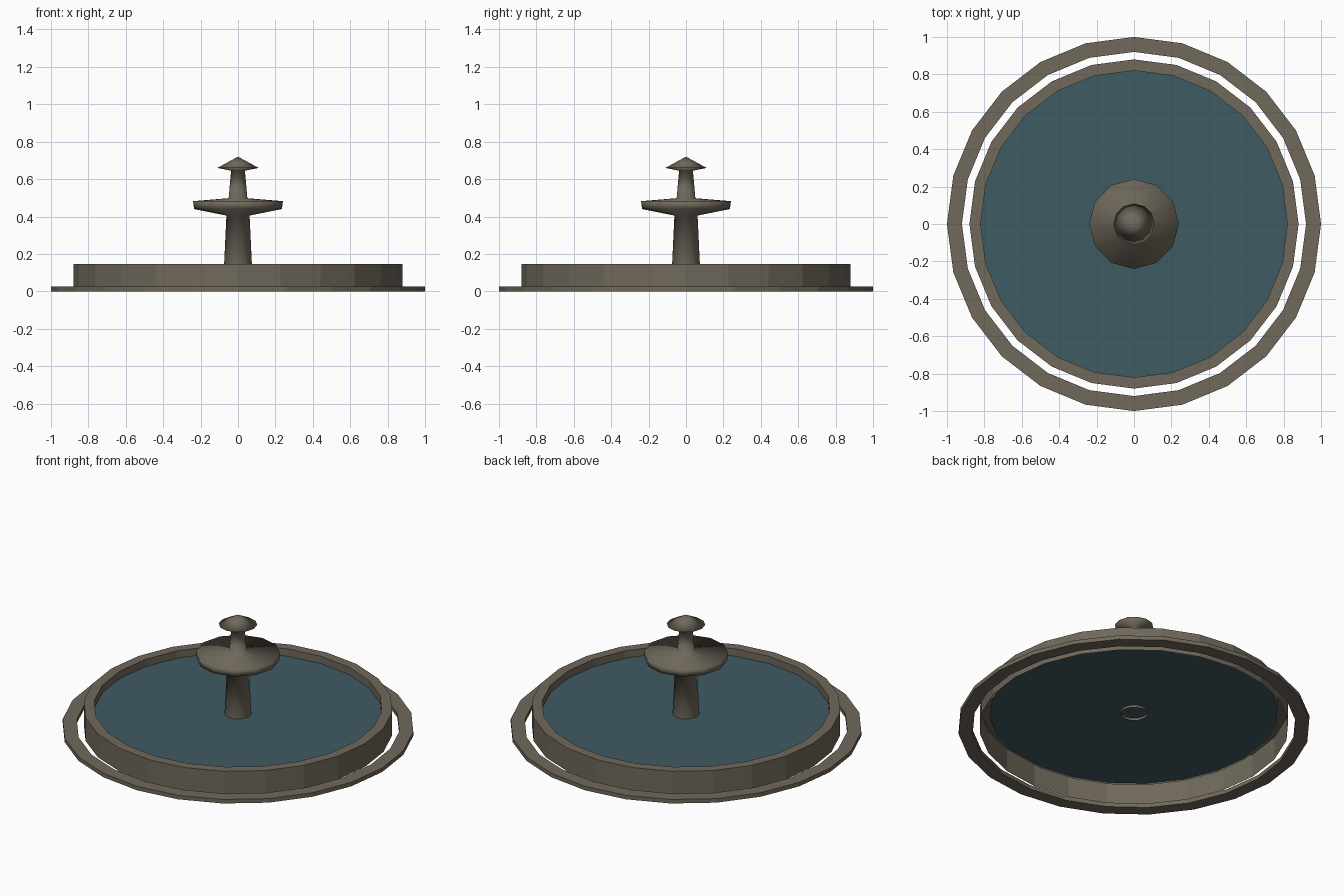
import bpy
import bmesh
from math import cos, sin, tau

cube = bpy.data.objects.get("Cube")
if cube:
    bpy.data.objects.remove(cube, do_unlink=True)


def make_material(name, rgb):
    mat = bpy.data.materials.new(name)
    mat.use_nodes = True
    mat.diffuse_color = (*rgb, 1)
    bsdf = mat.node_tree.nodes["Principled BSDF"]
    bsdf.inputs["Base Color"].default_value = (*rgb, 1)
    bsdf.inputs["Roughness"].default_value = 0.8
    return mat


stone = make_material("weathered stone", (0.16, 0.14, 0.105))
teal = make_material("teal water", (0.05, 0.105, 0.125))


def lathe(name, profile, sides, mat, closed=False, smooth=False):
    """Revolve (radius, height) points, listed from the outside bottom upward."""
    bm = bmesh.new()
    rings = []
    for r, z in profile:
        if r == 0:
            rings.append([bm.verts.new((0, 0, z))] * sides)
        else:
            rings.append([bm.verts.new((r * cos(tau * i / sides), r * sin(tau * i / sides), z))
                          for i in range(sides)])
    pairs = list(zip(rings, rings[1:]))
    if closed:
        pairs.append((rings[-1], rings[0]))
    for low, high in pairs:
        for i in range(sides):
            j = (i + 1) % sides
            corners = dict.fromkeys((low[i], low[j], high[j], high[i]))
            bm.faces.new(list(corners)).smooth = smooth
    mesh = bpy.data.meshes.new(name)
    bm.to_mesh(mesh)
    bm.free()
    mesh.materials.append(mat)
    obj = bpy.data.objects.new(name, mesh)
    bpy.context.collection.objects.link(obj)
    return obj


# Flat ground ring around the basin
lathe("ground_ring", [(1, 0), (1, 0.025), (0.92, 0.025), (0.92, 0)], 24, stone, closed=True)

# Basin wall, open underneath
lathe("basin_wall", [(0.88, 0), (0.88, 0.146), (0.82, 0.146), (0.82, 0.09)], 24, stone)

# Water surface
lathe("water", [(0.82, 0.1), (0, 0.1)], 24, teal)

# Pedestal, bowl, upper stem and pointed cap in one turned piece
lathe("pedestal", [
    (0.077, 0.085), (0.062, 0.405),
    (0.235, 0.44), (0.24, 0.482), (0.05, 0.498),
    (0.037, 0.645), (0.11, 0.66), (0, 0.72),
], 12, stone, smooth=True)
